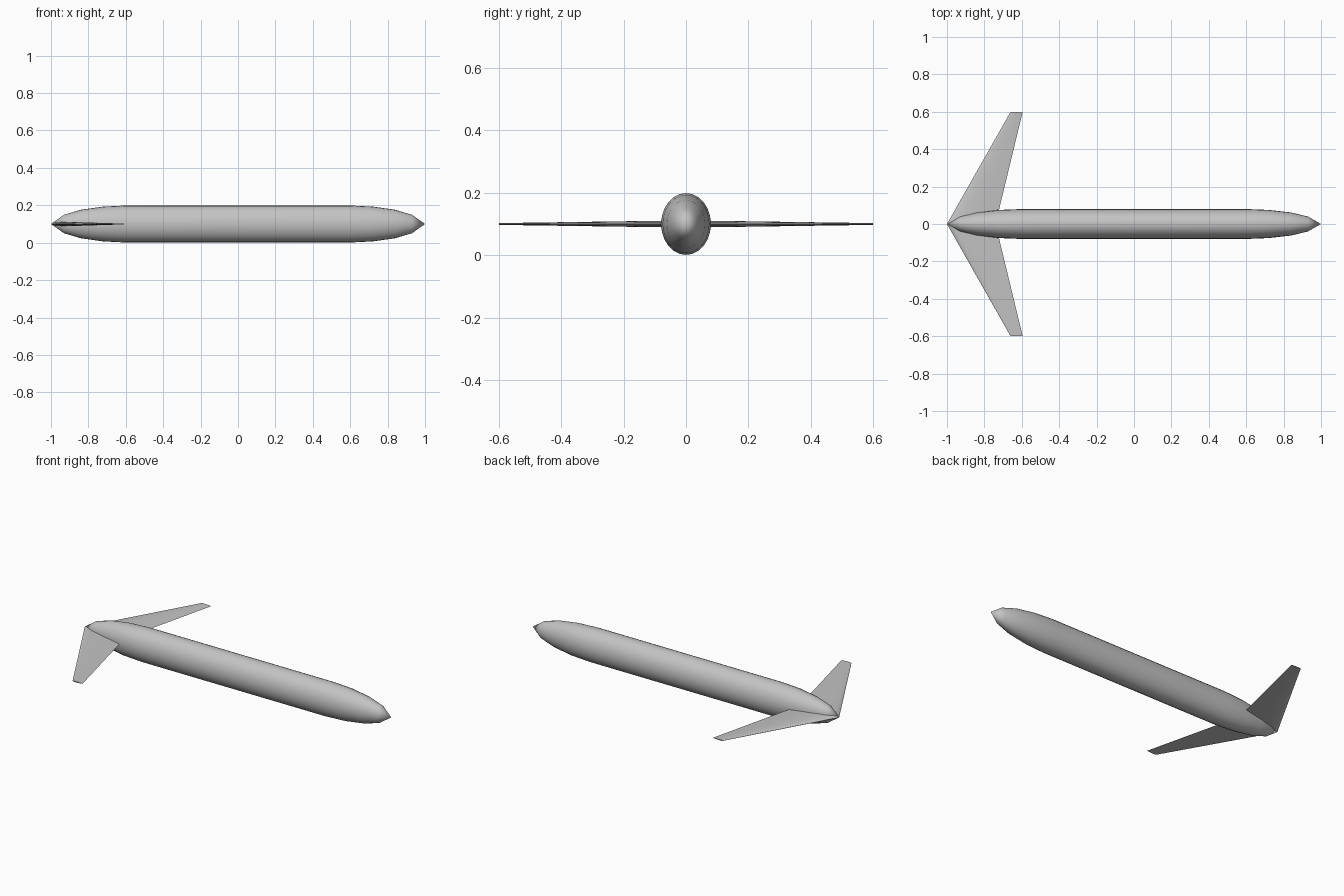
import bpy
import math

cube = bpy.data.objects.get("Cube")
if cube:
    bpy.data.objects.remove(cube, do_unlink=True)

grey = bpy.data.materials.new("plain grey")
grey.use_nodes = True
colour = (0.55, 0.55, 0.55, 1)
grey.diffuse_color = colour
grey.node_tree.nodes["Principled BSDF"].inputs["Base Color"].default_value = colour

MID_Z = 0.1


def add_object(name, verts, faces, angle):
    mesh = bpy.data.meshes.new(name)
    mesh.from_pydata(verts, [], faces)
    mesh.materials.append(grey)
    obj = bpy.data.objects.new(name, mesh)
    bpy.context.collection.objects.link(obj)
    bpy.ops.object.select_all(action='DESELECT')
    obj.select_set(True)
    bpy.context.view_layer.objects.active = obj
    bpy.ops.object.mode_set(mode='EDIT')
    bpy.ops.mesh.select_all(action='SELECT')
    bpy.ops.mesh.normals_make_consistent(inside=False)
    bpy.ops.object.mode_set(mode='OBJECT')
    bpy.ops.object.shade_smooth_by_angle(angle=math.radians(angle))
    return obj


def bridge(rings, sides):
    return [(r * sides + i, r * sides + (i + 1) % sides,
             (r + 1) * sides + (i + 1) % sides, (r + 1) * sides + i)
            for r in range(rings - 1) for i in range(sides)]


# Fuselage: oval tube with a matching ogive at both ends
SIDES = 24
ogive = [(0.93, 0.5), (0.84, 0.77), (0.72, 0.94), (0.6, 1)]
stations = [(-x, r) for x, r in ogive] + ogive[::-1]
verts = []
for x, r in stations:
    for i in range(SIDES):
        a = math.tau * i / SIDES
        verts.append((x, 0.08 * r * math.cos(a), MID_Z + 0.099 * r * math.sin(a)))
faces = bridge(len(stations), SIDES)
rear, front = len(verts), len(verts) + 1
verts += [(-1, 0, MID_Z), (1, 0, MID_Z)]
last = (len(stations) - 1) * SIDES
for i in range(SIDES):
    j = (i + 1) % SIDES
    faces += [(rear, j, i), (front, last + i, last + j)]
add_object("fuselage", verts, faces, 40)


# Wings: swept, tapered, thin symmetric aerofoil
def half_thickness(t):
    return 0.45 * (0.2969 * math.sqrt(t) - 0.126 * t - 0.3516 * t ** 2
                   + 0.2843 * t ** 3 - 0.1036 * t ** 4)


chord_steps = [0.03, 0.1, 0.25, 0.45, 0.7]
section = ([(0, 0)] + [(t, half_thickness(t)) for t in chord_steps] + [(1, 0)]
           + [(t, -half_thickness(t)) for t in reversed(chord_steps)])
count = len(section)
for side, name in ((1, "rear_wing"), (-1, "front_wing")):
    verts = [(lead + t * chord, side * y, MID_Z + h * chord)
             for lead, chord, y in ((-1, 0.26, 0), (-0.66, 0.065, 0.6))
             for t, h in section]
    faces = bridge(2, count)
    faces += [tuple(range(count)), tuple(range(count, 2 * count))]
    add_object(name, verts, faces, 40)
